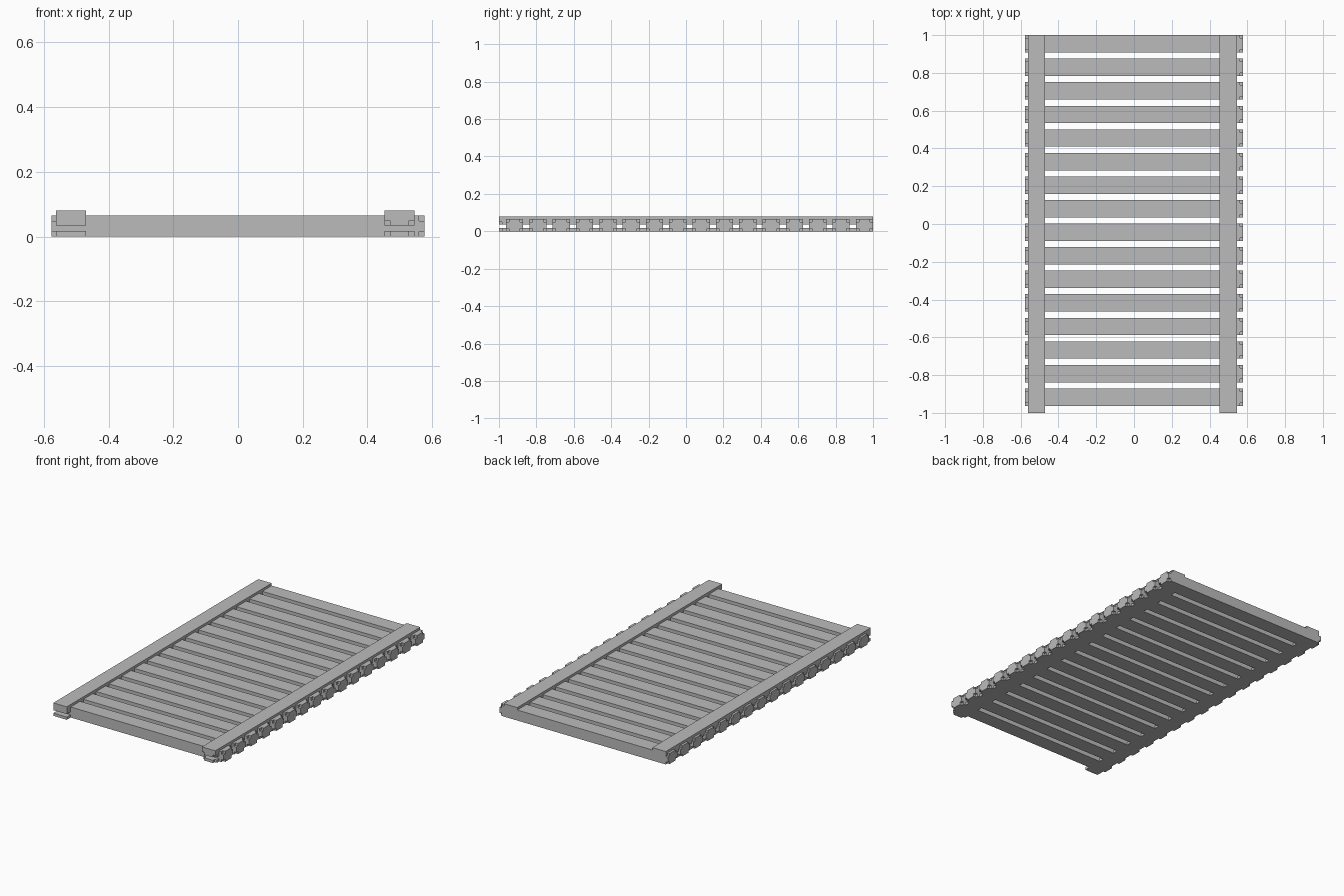
import bpy
import bmesh
from itertools import product
from mathutils import Vector

cube = bpy.data.objects.get("Cube")
if cube:
    bpy.data.objects.remove(cube, do_unlink=True)

grey = bpy.data.materials.new("plain_grey")
grey.use_nodes = True
grey.diffuse_color = (0.5, 0.5, 0.5, 1)
grey.node_tree.nodes["Principled BSDF"].inputs["Base Color"].default_value = (0.5, 0.5, 0.5, 1)

NOTCH = 0.016


def block(name, low, high, is_cut=lambda cell: False):
    """Box split into 3 x 3 x 3 cells; cells picked by is_cut are left out."""
    cuts = []
    for a, b in zip(low, high):
        n = min(NOTCH, (b - a) / 3)
        cuts.append((a, a + n, b - n, b))
    solid = {c for c in product(range(3), repeat=3) if not is_cut(c)}
    bm = bmesh.new()
    for cell in solid:
        for axis, side in product(range(3), (0, 1)):
            beside = list(cell)
            beside[axis] += 2 * side - 1
            if tuple(beside) in solid:
                continue
            u, v = (axis + 1) % 3, (axis + 2) % 3
            ring = []
            for du, dv in ((0, 0), (1, 0), (1, 1), (0, 1)):
                p = Vector()
                p[axis] = cuts[axis][cell[axis] + side]
                p[u] = cuts[u][cell[u] + du]
                p[v] = cuts[v][cell[v] + dv]
                ring.append(bm.verts.new(p))
            bm.faces.new(ring if side else ring[::-1])
    # Weld the cells and merge coplanar faces
    bmesh.ops.remove_doubles(bm, verts=bm.verts[:], dist=0.0001)
    bmesh.ops.dissolve_limit(bm, angle_limit=0.01, verts=bm.verts[:], edges=bm.edges[:])
    mesh = bpy.data.meshes.new(name)
    bm.to_mesh(mesh)
    bm.free()
    mesh.materials.append(grey)
    obj = bpy.data.objects.new(name, mesh)
    bpy.context.collection.objects.link(obj)
    return obj


def corners(cell):
    return 1 not in cell


def lower_corners(cell):
    return 1 not in cell and cell[2] == 0


def upright_corners(cell):
    return cell[0] != 1 and cell[1] != 1


# Cross slats with notched corners
for i in range(16):
    back = 1 - i * 0.1247
    block(f"slat_{i + 1:02d}", (-0.576, back - 0.092, 0), (0.576, back, 0.065), corners)

# Long rails above and thin strips below
block("right_top_rail", (-0.562, -1, 0.035), (-0.47, 1, 0.08))
block("right_bottom_strip", (-0.562, -1, 0), (-0.47, 1, 0.017))
block("left_top_rail", (0.453, -1, 0.035), (0.545, 1, 0.08), lower_corners)
block("left_bottom_strip", (0.453, -1, 0), (0.545, 1, 0.017), upright_corners)
